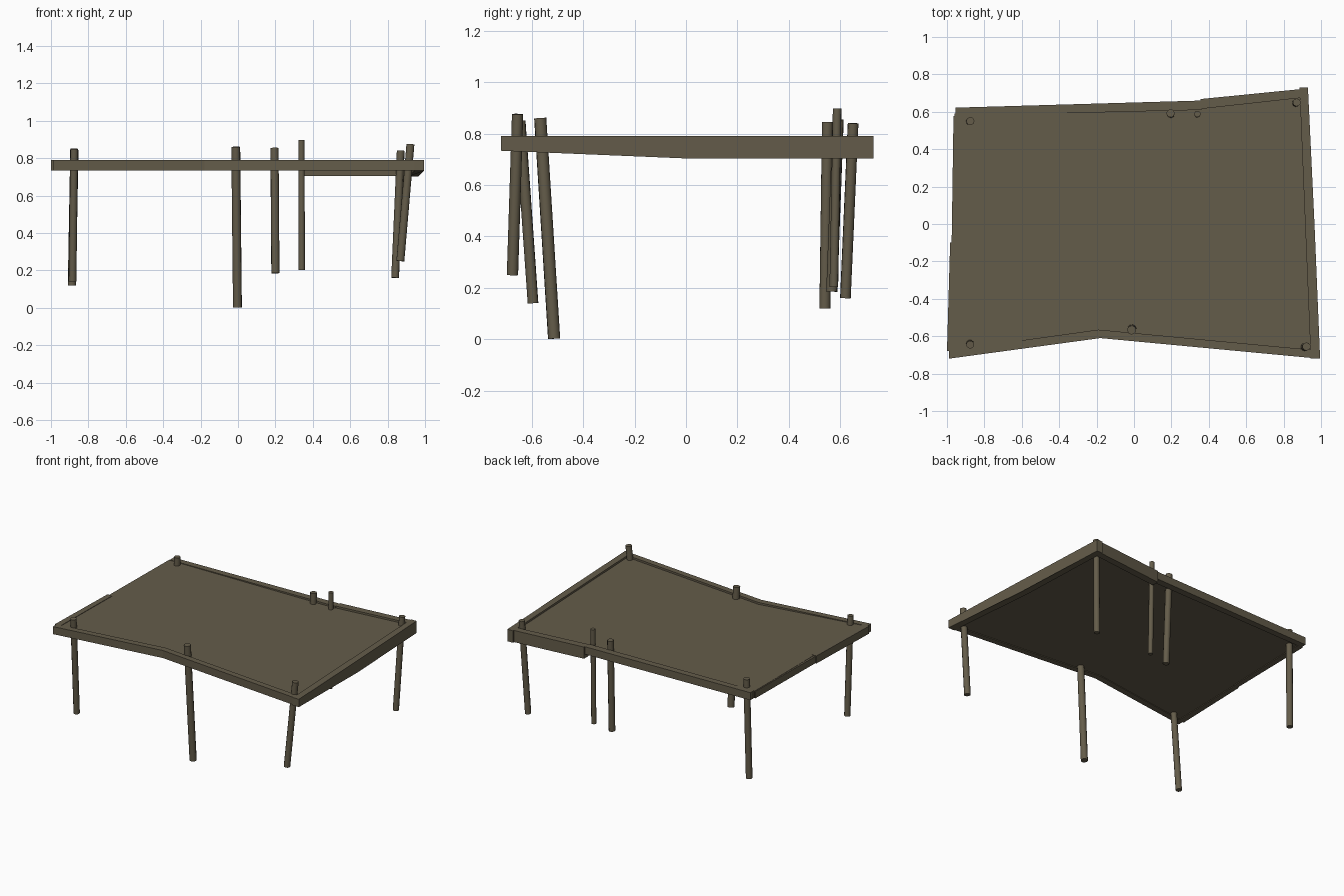
import bpy
import bmesh
from mathutils import Vector

cube = bpy.data.objects.get("Cube")
if cube:
    bpy.data.objects.remove(cube, do_unlink=True)

wood = bpy.data.materials.new("weathered_wood")
wood.use_nodes = True
colour = (0.127, 0.107, 0.068, 1)
wood.diffuse_color = colour
wood.node_tree.nodes["Principled BSDF"].inputs["Base Color"].default_value = colour


def add_object(name, bm):
    bmesh.ops.recalc_face_normals(bm, faces=bm.faces)
    mesh = bpy.data.meshes.new(name)
    bm.to_mesh(mesh)
    bm.free()
    mesh.materials.append(wood)
    obj = bpy.data.objects.new(name, mesh)
    bpy.context.collection.objects.link(obj)
    return obj


def slab(name, outline, bottom, top):
    """Extruded outline; bottom and top are functions of the outline point."""
    bm = bmesh.new()
    lower = [bm.verts.new((*p, bottom(p))) for p in outline]
    upper = [bm.verts.new((*p, top(p))) for p in outline]
    bm.faces.new(lower)
    bm.faces.new(upper)
    n = len(outline)
    for i in range(n):
        j = (i + 1) % n
        bm.faces.new((lower[i], lower[j], upper[j], upper[i]))
    return add_object(name, bm)


def post(name, foot, head, radius):
    """Leaning round post between two points."""
    foot, head = Vector(foot), Vector(head)
    axis = head - foot
    bm = bmesh.new()
    bmesh.ops.create_cone(bm, cap_ends=True, segments=10, radius1=radius,
                          radius2=radius, depth=axis.length)
    turn = axis.to_track_quat("Z", "Y").to_matrix().to_4x4()
    bm.transform(turn)
    bmesh.ops.translate(bm, verts=bm.verts, vec=(foot + head) / 2)
    obj = add_object(name, bm)
    bpy.ops.object.select_all(action="DESELECT")
    obj.select_set(True)
    bpy.context.view_layer.objects.active = obj
    bpy.ops.object.shade_smooth_by_angle(angle=0.7)


TOP = 0.79


def level(z):
    return lambda p: z


# Deck inside the rim
slab("deck", [(-0.96, 0.59), (0.36, 0.62), (0.89, 0.69), (0.95, -0.68),
              (-0.18, -0.58), (-0.96, -0.68)],
     level(0.74), lambda p: 0.787 if p[0] < -0.9 else 0.776)

# Rim beams
slab("front_beam", [(-0.99, -0.72), (-0.18, -0.61), (0.99, -0.72),
                    (0.985, -0.676), (-0.19, -0.565), (-0.99, -0.676)],
     level(0.735), level(TOP))
slab("back_beam", [(-0.955, 0.578), (0.36, 0.61), (0.36, 0.66), (-0.955, 0.622)],
     level(0.735), level(TOP))
slab("back_left_beam", [(0.355, 0.615), (0.9, 0.675), (0.9, 0.722), (0.355, 0.668)],
     level(0.705), level(TOP))
slab("right_beam_front", [(-1, -0.68), (-0.955, -0.68), (-0.945, -0.1), (-0.983, -0.1)],
     level(0.735), level(TOP))
slab("right_beam_back", [(-0.975, -0.1), (-0.94, -0.1), (-0.92, 0.578), (-0.965, 0.578)],
     level(0.735), level(0.785))

# Left beam deepens from the front corner to its middle
slab("left_beam", [(0.945, -0.72), (0.995, -0.72), (0.965, 0), (0.93, 0.73),
                   (0.885, 0.73), (0.915, 0)],
     lambda p: 0.733 if p[1] < -0.5 else 0.703, level(TOP))

# Posts: foot, head, radius
post("front_left_post", (0.868, -0.675, 0.25), (0.922, -0.655, 0.875), 0.022)
post("front_right_post", (-0.885, -0.595, 0.14), (-0.876, -0.645, 0.85), 0.021)
post("front_middle_post", (-0.003, -0.513, 0.002), (-0.012, -0.567, 0.86), 0.024)
post("back_right_post", (-0.888, 0.54, 0.12), (-0.875, 0.55, 0.845), 0.022)
post("back_middle_post", (0.2, 0.567, 0.185), (0.195, 0.592, 0.855), 0.022)
post("back_thin_post", (0.341, 0.575, 0.203), (0.339, 0.588, 0.897), 0.017)
post("back_left_post", (0.84, 0.62, 0.16), (0.87, 0.65, 0.84), 0.021)
